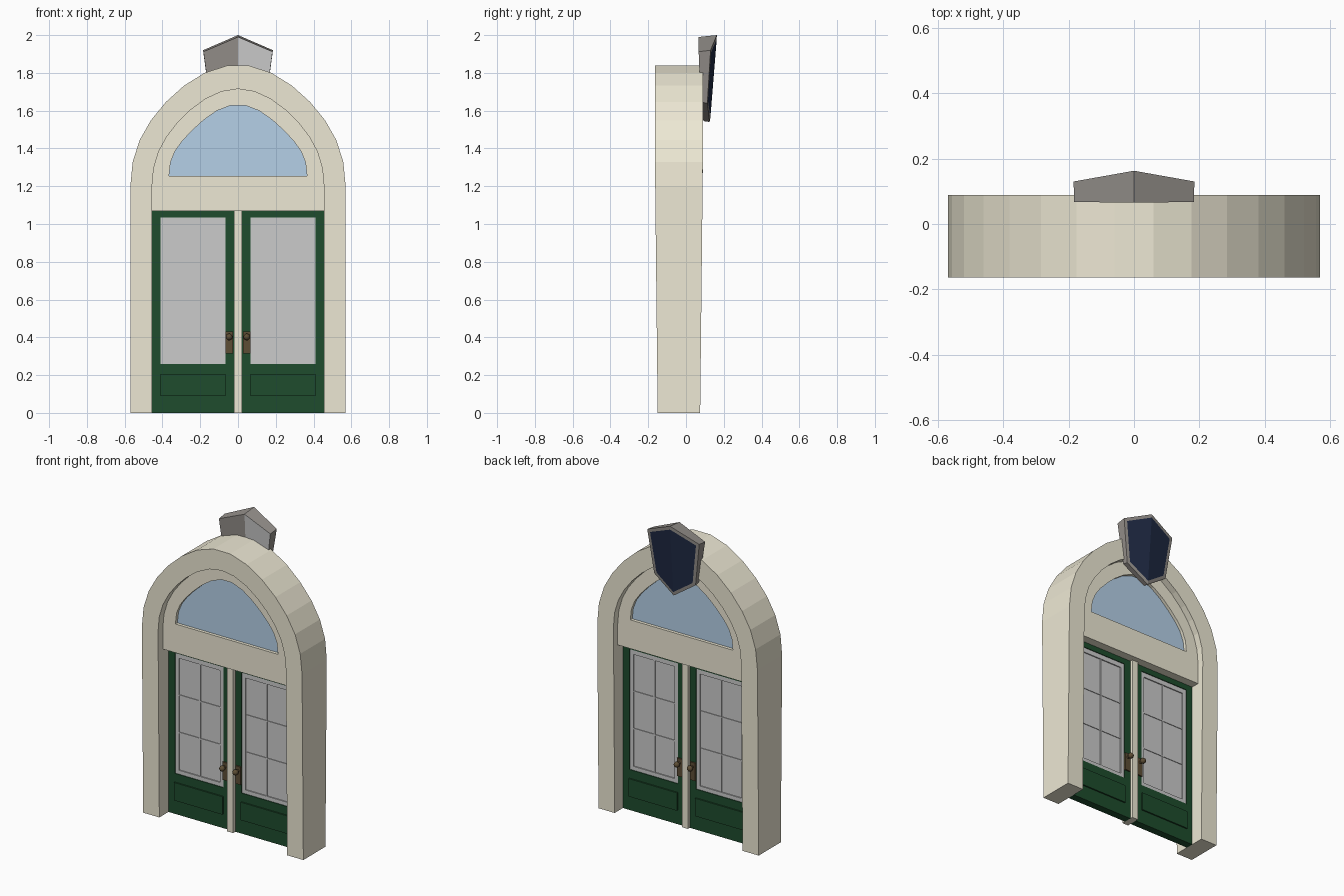
import bpy, bmesh, math
from mathutils import Matrix

if "Cube" in bpy.data.objects:
    bpy.data.objects.remove(bpy.data.objects["Cube"])


def material(name, rgb):
    m = bpy.data.materials.new(name)
    m.diffuse_color = (*rgb, 1)
    m.use_nodes = True
    m.node_tree.nodes["Principled BSDF"].inputs["Base Color"].default_value = m.diffuse_color
    return m


STONE = material("cream_stone", (0.85, 0.81, 0.66))
GREEN = material("green_paint", (0.013, 0.072, 0.026))
PANE = material("grey_pane", (0.60, 0.60, 0.60))
BLUE = material("blue_glass", (0.46, 0.63, 0.80))
BRASS = material("dark_brass", (0.11, 0.075, 0.035))
GREY = material("lamp_grey", (0.30, 0.28, 0.26))
NAVY = material("navy_panel", (0.014, 0.024, 0.06))


def finish(name, bm, mats, mirror=False):
    bmesh.ops.recalc_face_normals(bm, faces=bm.faces)
    me = bpy.data.meshes.new(name)
    bm.to_mesh(me)
    bm.free()
    for m in mats:
        me.materials.append(m)
    ob = bpy.data.objects.new(name, me)
    bpy.context.collection.objects.link(ob)
    if mirror:
        ob.modifiers.new("mirror", 'MIRROR').use_mirror_merge = False
    return ob


def prism(name, loops, y0, y1, mat, mirror=False):
    """Outline (plus optional holes) in x,z extruded from y0 to y1."""
    bm = bmesh.new()
    edges = []
    for pts in loops:
        vs = [bm.verts.new((x, y0, z)) for x, z in pts]
        edges += [bm.edges.new((vs[i - 1], vs[i])) for i in range(len(vs))]
    if len(loops) == 1:
        bm.faces.new(vs)
    else:
        bmesh.ops.triangle_fill(bm, edges=edges, use_beauty=True)
    ext = bmesh.ops.extrude_face_region(bm, geom=bm.faces[:])
    for v in ext["geom"]:
        if isinstance(v, bmesh.types.BMVert):
            v.co.y = y1
    return finish(name, bm, [mat], mirror)


def rect(x0, x1, z0, z1):
    return [(x0, z0), (x1, z0), (x1, z1), (x0, z1)]


def arch(a, b, z, n, c):
    """Half ellipse from right to left, its shoulders lowered by c."""
    ts = [math.pi * i / n for i in range(n + 1)]
    return [(a * math.cos(t), z + b * math.sin(t) - c * math.sin(2 * t) ** 2) for t in ts]


# Arched stone surround, slightly thicker towards the top
outer = arch(0.57, 0.643, 1.2, 15, 0.032)
inner = arch(0.455, 0.515, 1.2, 16, 0.03)
frame = prism("arched_surround",
              [[(0.57, 0)] + outer + [(-0.57, 0), (-0.455, 0)] + inner[::-1] + [(0.455, 0)]],
              -0.15, 0.075, STONE)
for v in frame.data.vertices:
    v.co.y += math.copysign(0.014, v.co.y) * min(1, v.co.z / 1.3)

# Panel over the doors with half-round window
window = arch(0.365, 0.377, 1.255, 15, 0.042)
prism("arch_panel", [[(0.455, 1.07)] + inner + [(-0.455, 1.07)], window],
      -0.115, 0.045, STONE)
prism("arch_window_glass", [window], -0.095, 0.025, BLUE)
prism("centre_post", [rect(-0.021, 0.021, 0, 1.07)], -0.08, 0.01, STONE)

# Double doors, modelled on the right and mirrored
opening = rect(0.065, 0.41, 0.26, 1.035)
border = rect(0.09, 0.385, 0.285, 1.005)
prism("door", [rect(0.021, 0.455, 0, 1.07), opening], -0.057, -0.009, GREEN, True)
prism("door_lower_panel", [rect(0.065, 0.41, 0.09, 0.205)], -0.066, 0.0, GREEN, True)
prism("pane_border", [opening, border], -0.052, -0.014, PANE, True)
prism("door_pane", [border], -0.045, -0.021, PANE, True)
prism("upright_glazing_bar", [rect(0.233, 0.242, 0.285, 1.005)], -0.05, -0.016, PANE, True)
for i in (1, 2):
    z = 0.285 + 0.24 * i
    prism(f"cross_glazing_bar_{i}", [rect(0.09, 0.385, z - 0.004, z + 0.004)],
          -0.049, -0.017, PANE, True)

# Handle plates and knobs on both faces
prism("handle_plate", [rect(0.027, 0.065, 0.315, 0.43)], -0.066, 0.0, BRASS, True)
bm = bmesh.new()
rot = Matrix.Rotation(math.pi / 2, 4, 'X')
bmesh.ops.create_cone(bm, cap_ends=True, segments=10, radius1=0.008, radius2=0.008, depth=0.12,
                      matrix=Matrix.Translation((0.047, -0.033, 0.402)) @ rot)
for y in (-0.093, 0.027):
    bmesh.ops.create_uvsphere(bm, u_segments=12, v_segments=8, radius=0.018,
                              matrix=Matrix.Translation((0.047, y, 0.402)) @ rot)
for f in bm.faces:
    f.smooth = len(f.verts) < 5
finish("door_knob", bm, [BRASS], True)

# Folded six-sided lamp housing behind the arch top
back = [(0, 0.163, 2.0), (0.185, 0.13, 1.92), (0.147, 0.113, 1.64),
        (0, 0.125, 1.54), (-0.147, 0.113, 1.64), (-0.185, 0.13, 1.92)]
front = [(0, 0.066, 1.99), (0.183, 0.067, 1.912), (0.147, 0.077, 1.645),
         (0, 0.092, 1.545), (-0.147, 0.077, 1.645), (-0.183, 0.067, 1.912)]
bm = bmesh.new()
b = [bm.verts.new(p) for p in back]
f = [bm.verts.new(p) for p in front]
for i in range(6):
    bm.faces.new((b[i - 1], b[i], f[i], f[i - 1]))
for ring in (f, b):
    halves = [bm.faces.new(ring[:4]), bm.faces.new(ring[3:] + ring[:1])]
    if ring is f:
        halves[0].material_index = 2
bmesh.ops.recalc_face_normals(bm, faces=bm.faces)
# Dark panels flush with the back rim, one on each side of the ridge
bmesh.ops.inset_region(bm, faces=halves, thickness=0.02, use_even_offset=True)
for face in halves:
    face.material_index = 1
bmesh.ops.split_edges(bm, edges=[e for e in halves[0].edges if e in halves[1].edges[:]])
finish("lamp_housing", bm, [GREY, NAVY, PANE])
